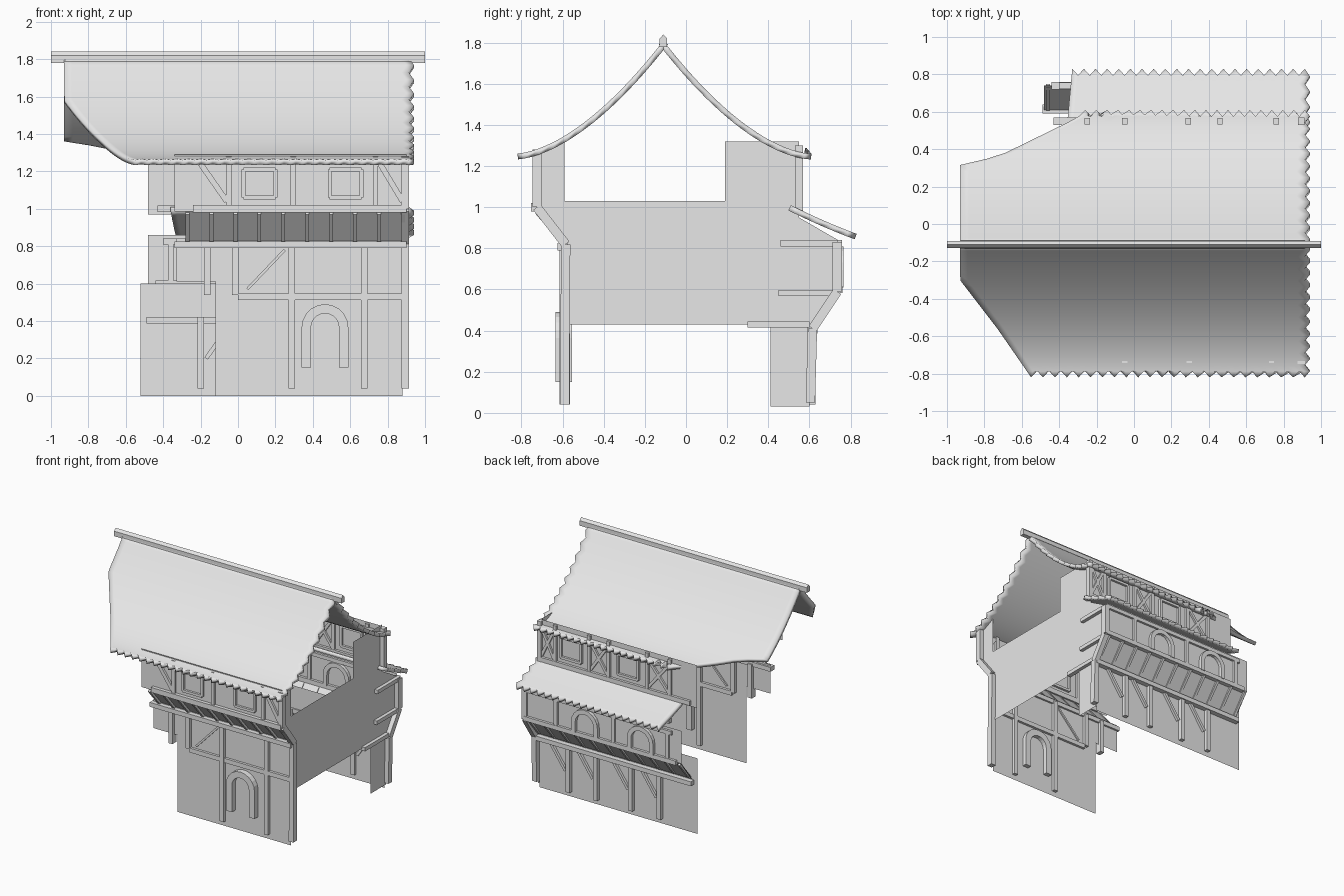
import bpy, bmesh, math
from mathutils import Vector

if "Cube" in bpy.data.objects:
    bpy.data.objects.remove(bpy.data.objects["Cube"], do_unlink=True)

GREY = bpy.data.materials.new("plain_grey")
GREY.use_nodes = True
GREY.diffuse_color = (0.8, 0.8, 0.8, 1)
GREY.node_tree.nodes["Principled BSDF"].inputs["Base Color"].default_value = (0.8, 0.8, 0.8, 1)


def finish(bm, name, thick=0.0, offset=0.0):
    mesh = bpy.data.meshes.new(name)
    bm.to_mesh(mesh)
    bm.free()
    mesh.materials.append(GREY)
    ob = bpy.data.objects.new(name, mesh)
    bpy.context.collection.objects.link(ob)
    if thick:
        mod = ob.modifiers.new("thickness", 'SOLIDIFY')
        mod.thickness, mod.offset = thick, offset
    return ob


def panel(name, pts):
    bm = bmesh.new()
    bm.faces.new([bm.verts.new(p) for p in pts])
    return finish(bm, name)


def wall(name, x0, x1, y0, z0, y1, z1, out):
    # flat or leaning wall running along x, facing out = -1 front or +1 back
    pts = [(x0, y0, z0), (x1, y0, z0), (x1, y1, z1), (x0, y1, z1)]
    return panel(name, pts if out < 0 else pts[::-1])


def beam(name, a, b, w=0.035, d=0.04):
    # timber from a to b: w wide, d deep
    a, b = Vector(a), Vector(b)
    run = (b - a).normalized()
    side = run.cross(Vector((0, 1, 0)))
    side = side.normalized() if side.length > 0.01 else Vector((1, 0, 0))
    deep = side.cross(run).normalized()
    bm = bmesh.new()
    ends = [[bm.verts.new(p + side * i * w / 2 + deep * j * d / 2)
             for i, j in ((-1, -1), (1, -1), (1, 1), (-1, 1))] for p in (a, b)]
    for k in range(4):
        n = (k + 1) % 4
        bm.faces.new((ends[0][k], ends[0][n], ends[1][n], ends[1][k]))
    bm.faces.new(ends[0])
    bm.faces.new(ends[1])
    bmesh.ops.recalc_face_normals(bm, faces=bm.faces)
    return finish(bm, name)


def bent_post(name, x, path):
    for a, b in zip(path, path[1:]):
        beam(name, (x, *a), (x, *b), 0.04, 0.045)


def window(name, cx, y, z0, z1, w):
    # square window frame
    for s in (-1, 1):
        beam(name + "_jamb", (cx + s * w / 2, y, z0), (cx + s * w / 2, y, z1), 0.02, 0.035)
    for z in (z0, z1):
        beam(name + "_rail", (cx - w / 2, y, z), (cx + w / 2, y, z), 0.02, 0.035)


def arch(name, cx, y, z0, z1, w, band, depth=0.08):
    # arched frame: straight legs and a half round head
    def outline(r):
        spring = z1 - w / 2
        head = [(cx + r * math.cos(t), y, spring + r * math.sin(t))
                for t in (math.pi * k / 10 for k in range(11))]
        return [(cx + r, y, z0)] + head + [(cx - r, y, z0)]
    bm = bmesh.new()
    o = [bm.verts.new(p) for p in outline(w / 2)]
    i = [bm.verts.new(p) for p in outline(w / 2 - band)]
    for k in range(len(o) - 1):
        bm.faces.new((o[k], o[k + 1], i[k + 1], i[k]))
    return finish(bm, name, depth)


def lerp(table, d):
    for (d0, v0), (d1, v1) in zip(table, table[1:]):
        if d <= d1:
            return v0 + (v1 - v0) * (d - d0) / (d1 - d0)
    return table[-1][1]


def roof(name, y0, sign, depth, height, left, rows, cols, right=0.925):
    # curved sheet with a toothed eave and a stepped right verge
    bm = bmesh.new()
    grid = []
    for r in range(rows + 1):
        d = depth * r / rows
        xl, xr = lerp(left, d), right + (0.015 if r % 2 else -0.012)
        row = []
        for c in range(cols + 1):
            e = d - (0.035 if r == rows and c % 2 else 0)
            row.append(bm.verts.new((xl + (xr - xl) * c / cols, y0 + sign * e, height(e))))
        grid.append(row)
    for a, b in zip(grid, grid[1:]):
        for c in range(cols):
            f = (a[c], b[c], b[c + 1], a[c + 1])
            bm.faces.new(f if sign < 0 else f[::-1])
    ob = finish(bm, name, 0.028, -1)
    bpy.context.view_layer.objects.active = ob
    ob.select_set(True)
    bpy.ops.object.shade_smooth_by_angle(angle=math.radians(30))
    ob.select_set(False)


# Main roof, lean-to roof and ridge pole
def main_height(d):
    return 1.26 + 0.535 * max(0, 1 - d / 0.72) ** 1.7 + 0.02 * (0.72 - d)


def lean_height(d):
    return 1.01 - 0.5 * d + 0.2 * d * d


roof("front_roof", -0.11, -1, 0.71, main_height,
     [(0, -0.93), (0.19, -0.93), (0.45, -0.73), (0.71, -0.55)], 22, 46)
roof("back_roof", -0.11, 1, 0.72, main_height,
     [(0, -0.93), (0.43, -0.93), (0.47, -0.73), (0.68, -0.3), (0.72, -0.26)], 22, 40)
roof("lean_to_roof", 0.51, 1, 0.32, lean_height, [(0, -0.36), (0.32, -0.33)], 8, 40)

bm = bmesh.new()
profile = [(-0.128, 1.78), (-0.092, 1.78), (-0.092, 1.82), (-0.11, 1.84), (-0.128, 1.82)]
base = bm.faces.new([bm.verts.new((-1, y, z)) for y, z in profile])
new = bmesh.ops.extrude_face_region(bm, geom=[base])["geom"]
bmesh.ops.translate(bm, vec=(2, 0, 0), verts=[v for v in new if isinstance(v, bmesh.types.BMVert)])
bmesh.ops.recalc_face_normals(bm, faces=bm.faces)
finish(bm, "ridge_pole")

# Front walls
wall("front_lower_wall", -0.12, 0.88, -0.59, 0, -0.59, 0.84, -1)
wall("front_lower_wall_end", -0.33, -0.12, -0.59, 0.61, -0.59, 0.84, -1)
wall("front_jetty_skirt", -0.28, 0.9, -0.59, 0.83, -0.725, 0.985, -1)
wall("front_upper_wall", -0.34, 0.9, -0.725, 0.985, -0.725, 1.29, -1)

# Back walls
wall("back_lower_wall", -0.52, 0.87, 0.6, 0, 0.6, 0.6, 1)
wall("back_jetty_skirt", -0.48, 0.88, 0.61, 0.43, 0.74, 0.6, 1)
wall("back_middle_wall", -0.48, 0.88, 0.74, 0.6, 0.74, 0.86, 1)
wall("back_upper_wall", -0.48, 0.88, 0.55, 0.97, 0.55, 1.31, 1)

# Gable wall
panel("gable_wall", [(0.88, y, z) for y, z in (
    (-0.59, 0.43), (0.41, 0.43), (0.41, 0.03), (0.6, 0.03), (0.61, 0.43), (0.74, 0.6),
    (0.74, 0.84), (0.55, 0.95), (0.55, 1.32), (0.19, 1.32), (0.19, 1.03), (-0.59, 1.03))])
panel("gable_jetty_cheek", [(0.88, y, z) for y, z in (
    (-0.59, 0.84), (-0.59, 1.33), (-0.725, 1.27), (-0.725, 0.99))])

# Corner posts that follow the jetties
bent_post("front_corner_post", 0.895, [(-0.59, 0.04), (-0.585, 0.82), (-0.725, 1.0), (-0.725, 1.28)])
bent_post("back_corner_post", 0.895, [(0.605, 0.05), (0.615, 0.41), (0.735, 0.59), (0.735, 0.83)])
beam("back_upper_corner_post", (0.895, 0.55, 0.97), (0.895, 0.55, 1.3))

# Front timbers
for x, z0 in ((0.287, 0.04), (0.675, 0.04), (-0.165, 0.54), (-0.015, 0.54)):
    beam("front_post", (x, -0.59, z0), (x, -0.59, 0.81), 0.035, 0.05)
beam("front_middle_rail", (0, -0.59, 0.53), (0.88, -0.59, 0.53))
beam("front_top_rail", (-0.34, -0.6, 0.808), (0.9, -0.6, 0.808), 0.035, 0.05)
beam("front_jetty_rail", (-0.24, -0.73, 1.0), (0.9, -0.73, 1.0), 0.04, 0.045)
beam("front_wall_brace", (0.05, -0.59, 0.57), (0.25, -0.59, 0.78), 0.015, 0.02)
for x in (-0.05, 0.295, 0.735):
    beam("front_upper_post", (x, -0.725, 1.0), (x, -0.725, 1.28), 0.028, 0.035)
for a, b in ((-0.2, -0.06), (0.76, 0.88)):
    beam("front_upper_brace", (a, -0.725, 1.24), (b, -0.725, 1.04), 0.03, 0.035)
for x in (0.115, 0.575):
    window("front_window", x, -0.725, 1.06, 1.21, 0.17)
arch("front_door_frame", 0.465, -0.595, 0.15, 0.49, 0.25, 0.05)

# Skirt boards
for k in range(10):
    x = -0.27 + k * 0.128
    beam("front_skirt_board", (x, -0.6, 0.83), (x, -0.725, 0.975), 0.02, 0.02)
for k in range(11):
    x = -0.46 + k * 0.132
    beam("back_skirt_board", (x, 0.615, 0.44), (x, 0.74, 0.59), 0.02, 0.02)

# Back timbers
for x in (0.6, 0.36, 0.05, -0.2):
    beam("back_post", (x, 0.605, 0.04), (x, 0.605, 0.42), 0.035, 0.05)
    beam("back_post_brace", (x + 0.03, 0.605, 0.2), (x + 0.17, 0.605, 0.4), 0.022, 0.03)
beam("back_lower_rail", (-0.49, 0.615, 0.403), (0.9, 0.615, 0.403), 0.035, 0.05)
beam("back_middle_rail", (-0.44, 0.74, 0.6), (0.9, 0.74, 0.6), 0.035, 0.04)
beam("back_eave_rail", (-0.4, 0.74, 0.825), (0.9, 0.74, 0.825), 0.03, 0.035)
beam("back_upper_rail", (-0.43, 0.55, 1.0), (0.9, 0.55, 1.0), 0.035, 0.04)
for x in (0.36, -0.13):
    arch("back_arched_window", x, 0.74, 0.61, 0.81, 0.23, 0.035, 0.05)
for x in (0.62, 0.115, -0.36):
    beam("back_middle_post", (x, 0.74, 0.6), (x, 0.74, 0.83), 0.03, 0.035)
for x in (0.62, 0.12):
    window("back_window", x, 0.55, 1.06, 1.22, 0.18)
for x in (0.76, 0.46, 0.29, -0.05, -0.25):
    beam("back_upper_post", (x, 0.55, 1.0), (x, 0.55, 1.3), 0.028, 0.035)
for a, b in ((0.3, 0.45), (0.77, 0.88), (-0.24, -0.06)):
    beam("back_cross_brace", (a, 0.55, 1.03), (b, 0.55, 1.25), 0.022, 0.03)
    beam("back_cross_brace", (b, 0.55, 1.03), (a, 0.55, 1.25), 0.022, 0.03)

# Joist ends on the gable
for y0, y1, z in ((0.3, 0.6, 0.43), (0.45, 0.73, 0.583), (0.46, 0.74, 0.825)):
    beam("gable_joist", (0.89, y0, z), (0.89, y1, z), 0.035, 0.03)
